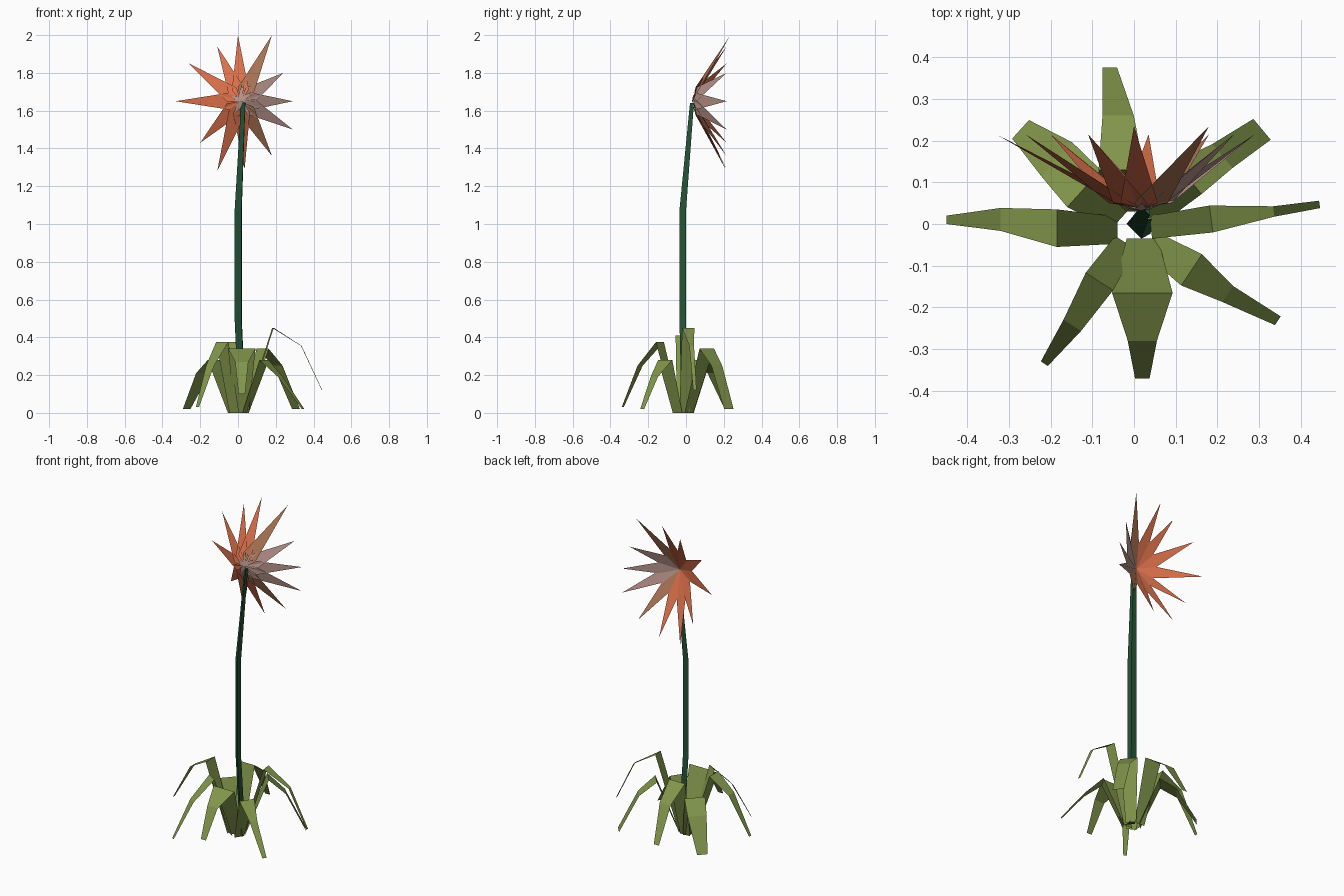
import bpy
from mathutils import Vector

if "Cube" in bpy.data.objects:
    bpy.data.objects.remove(bpy.data.objects["Cube"])


def material(name, rgb):
    m = bpy.data.materials.new(name)
    m.diffuse_color = (*rgb, 1)
    m.use_nodes = True
    m.node_tree.nodes["Principled BSDF"].inputs["Base Color"].default_value = m.diffuse_color
    return m


def mesh_object(name, verts, faces, mat):
    me = bpy.data.meshes.new(name)
    me.from_pydata([tuple(v) for v in verts], [], faces)
    me.materials.append(mat)
    ob = bpy.data.objects.new(name, me)
    bpy.context.collection.objects.link(ob)
    return ob


leaf_green = material("leaf_green", (0.22, 0.30, 0.07))
stem_green = material("stem_green", (0.02, 0.09, 0.04))
orange = material("petal_orange", (0.70, 0.16, 0.07))
tan = material("petal_tan", (0.42, 0.18, 0.09))
pink = material("petal_pink", (0.50, 0.31, 0.27))

# Arching leaves: base point, then (x, y, z, width) at peak, bend and tip
leaves = {
    "front": [(.02, -.035, 0, .075), (.02, -.165, .34, .145), (.02, -.28, .27, .07), (.02, -.37, .10, .035)],
    "front_left": [(-.02, -.045, 0, .06), (-.083, -.138, .375, .078), (-.148, -.243, .25, .05), (-.215, -.335, .03, .02)],
    "left": [(-.04, -.015, 0, .065), (-.185, -.01, .41, .09), (-.32, .011, .33, .055), (-.45, .01, .10, .02)],
    "back_left": [(-.03, .015, 0, .07), (-.12, .085, .28, .12), (-.185, .155, .21, .11), (-.272, .227, .02, .06)],
    "back": [(-.015, .03, 0, .07), (-.03, .13, .375, .11), (-.038, .26, .285, .075), (-.058, .375, .08, .035)],
    "back_right": [(.035, .015, 0, .06), (.13, .11, .34, .10), (.212, .163, .25, .075), (.307, .227, .02, .065)],
    "right": [(.04, -.008, 0, .055), (.185, .012, .45, .065), (.335, .03, .355, .025), (.445, .047, .12, .018)],
    "front_right": [(.04, -.045, 0, .06), (.138, -.11, .28, .09), (.225, -.168, .19, .046), (.345, -.232, .02, .025)],
}
for name, rows in leaves.items():
    out = Vector(rows[2][:2]) - Vector(rows[0][:2])
    # leaves on the main axes lie exactly square to them
    if name in ("front", "back"):
        out.x = 0
    elif name == "left":
        out.y = 0
    out.normalize()
    side = Vector((-out.y, out.x, 0))
    verts = []
    for x, y, z, w in rows:
        c = Vector((x, y, z))
        verts += [c - side * w / 2, c + side * w / 2]
    mesh_object("leaf_" + name, verts,
                [(2 * i, 2 * i + 1, 2 * i + 3, 2 * i + 2) for i in range(3)], leaf_green)

# Three-sided stem
path = [(.022, .012, 0, 1), (0, 0, .5, 1), (0, 0, 1.07, 1), (.027, .042, 1.64, .6)]
section = [(-.018, 0), (.018, -.035), (.02, 0)]
verts = [(x + a * s, y + b * s, z) for x, y, z, s in path for a, b in section]
faces = [(3 * r + k, 3 * r + (k + 1) % 3, 3 * r + 3 + (k + 1) % 3, 3 * r + 3 + k)
         for r in range(3) for k in range(3)]
mesh_object("stem", verts, faces + [(2, 1, 0), (9, 10, 11)], stem_green)


# Flower: kite-shaped petals swept back from a centre
def petal(name, centre, tip, shoulder, width, back, mat):
    c = Vector(centre)
    t = Vector(tip)
    d = Vector((t.x - c.x, 0, t.z - c.z)).normalized()
    side = Vector((-d.z, 0, d.x)) * width / 2
    m = c + d * shoulder + Vector((0, back, 0))
    mesh_object(name, [c, m - side, t, m + side], [(0, 1, 2, 3)], mat)


tips = [(0, 2.0, orange), (.18, 2.0, tan), (.24, 1.80, pink), (.29, 1.65, pink),
        (.29, 1.50, pink), (.18, 1.36, tan), (.035, 1.29, orange), (-.11, 1.28, orange),
        (-.20, 1.43, orange), (-.33, 1.65, orange), (-.26, 1.85, orange), (-.11, 1.94, orange)]
for i, (x, z, mat) in enumerate(tips):
    y = .235 if z > 1.99 else .215
    petal(f"petal_{i + 1}", (.015, .038, 1.65), (x, y, z), .06, .09, .012, mat)

# Small inner petals
for i, (x, z) in enumerate([(.07, 1.70), (.02, 1.74), (-.035, 1.68), (-.02, 1.58), (.06, 1.58)]):
    petal(f"inner_petal_{i + 1}", (.015, .032, 1.65), (x, .05, z), .02, .03, .004, pink)
